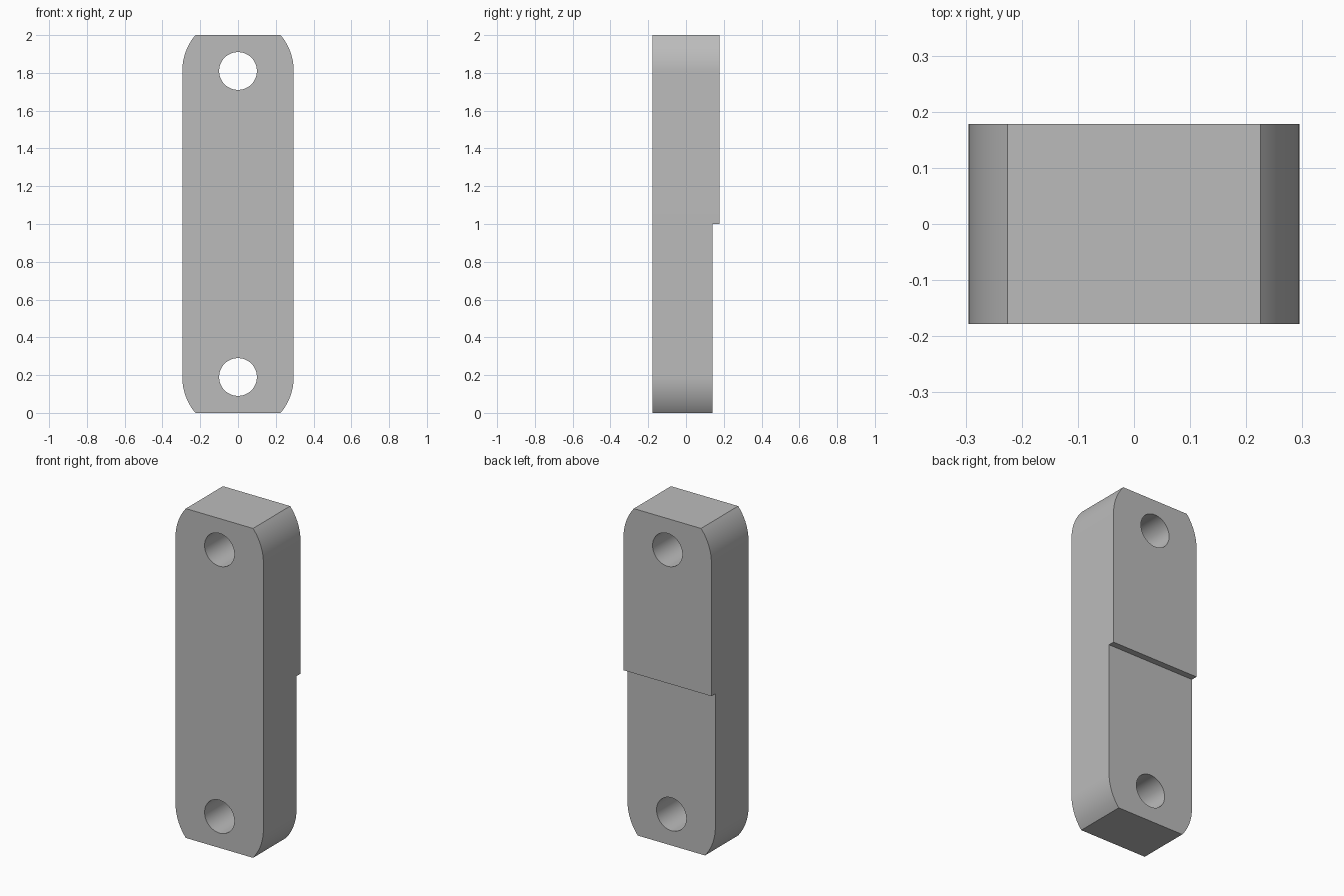
import bpy
import bmesh
from math import asin, cos, sin, radians
from mathutils import Matrix

if "Cube" in bpy.data.objects:
    bpy.data.objects.remove(bpy.data.objects["Cube"], do_unlink=True)

HALF_DEPTH = 0.178
END_RADIUS = 0.295      # end arcs share their centres with the holes
HOLE_RADIUS = 0.1
HOLE_OFFSET = 0.81      # hole distance from mid height
STEP_Y = 0.14           # back of the thinner lower half
ARC_STEPS = 16

grey = bpy.data.materials.new("plain grey")
grey.use_nodes = True
colour = (0.5, 0.5, 0.5, 1)
grey.diffuse_color = colour
grey.node_tree.nodes["Principled BSDF"].inputs["Base Color"].default_value = colour


def add_object(name, bm):
    bmesh.ops.recalc_face_normals(bm, faces=bm.faces)
    mesh = bpy.data.meshes.new(name)
    bm.to_mesh(mesh)
    bm.free()
    mesh.materials.append(grey)
    obj = bpy.data.objects.new(name, mesh)
    bpy.context.collection.objects.link(obj)
    return obj


# Link outline: one corner arc, mirrored to all four corners
sweep = asin((1 - HOLE_OFFSET) / END_RADIUS)
arc = [(END_RADIUS * cos(sweep * i / ARC_STEPS),
        HOLE_OFFSET + END_RADIUS * sin(sweep * i / ARC_STEPS))
       for i in range(ARC_STEPS + 1)]
right_side = [(x, -z) for x, z in reversed(arc)] + arc
outline = right_side + [(-x, z) for x, z in reversed(right_side)]

bm = bmesh.new()
face = bm.faces.new([bm.verts.new((x, -HALF_DEPTH, z + 1)) for x, z in outline])
extruded = bmesh.ops.extrude_face_region(bm, geom=[face])["geom"]
bmesh.ops.translate(bm, vec=(0, 2 * HALF_DEPTH, 0),
                    verts=[v for v in extruded if isinstance(v, bmesh.types.BMVert)])
link = add_object("link_plate", bm)

# Cutters: the back recess and the two pin holes
bm = bmesh.new()
bmesh.ops.create_cube(bm, size=1, matrix=Matrix.Translation((0, STEP_Y + 0.5, 0.5))
                      @ Matrix.Diagonal((2, 1, 1, 1)))
bmesh.ops.translate(bm, vec=(0, 0, -0.5), verts=[v for v in bm.verts if v.co.z < 0.5])
cutters = [add_object("recess_cutter", bm)]
for name, sign in (("lower", -1), ("upper", 1)):
    bm = bmesh.new()
    bmesh.ops.create_cone(bm, cap_ends=True, segments=64, radius1=HOLE_RADIUS,
                          radius2=HOLE_RADIUS, depth=1,
                          matrix=Matrix.Translation((0, 0, 1 + sign * HOLE_OFFSET))
                          @ Matrix.Rotation(radians(90), 4, "X"))
    cutters.append(add_object(name + "_hole_cutter", bm))

bpy.ops.object.select_all(action="DESELECT")
bpy.context.view_layer.objects.active = link
link.select_set(True)
for cutter in cutters:
    cutter.hide_render = True
    cut = link.modifiers.new(cutter.name, "BOOLEAN")
    cut.operation = "DIFFERENCE"
    cut.solver = "EXACT"
    cut.object = cutter
    bpy.ops.object.modifier_apply(modifier=cut.name)
    bpy.data.objects.remove(cutter, do_unlink=True)

# Smooth arcs and holes, crisp edges elsewhere
bpy.ops.object.shade_smooth_by_angle(angle=radians(30))
